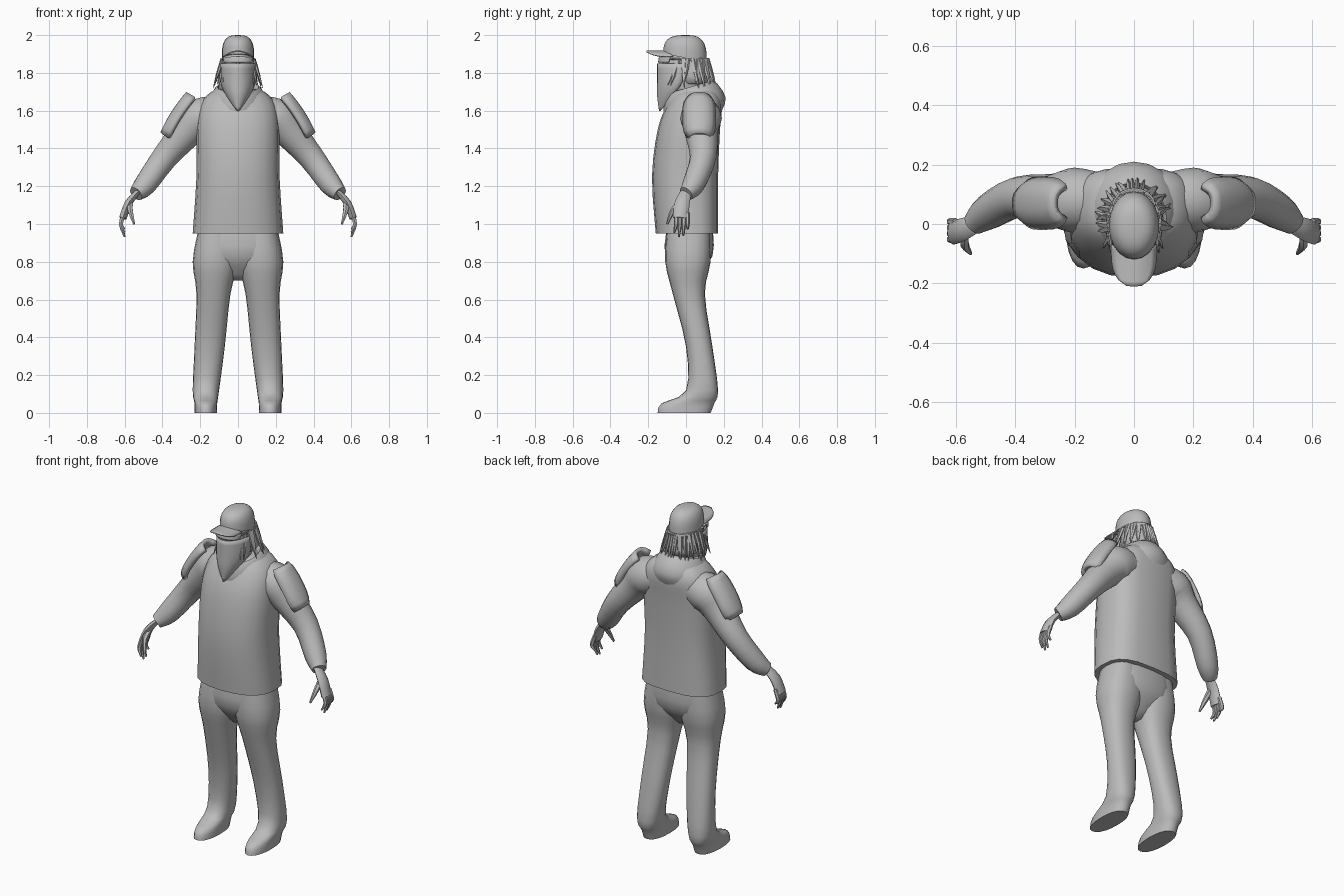
import bpy, bmesh, math, random
from mathutils import Vector

random.seed(4)
if "Cube" in bpy.data.objects:
    bpy.data.objects.remove(bpy.data.objects["Cube"])

grey = (.5, .5, .5, 1)
clay = bpy.data.materials.new("clay_grey")
clay.use_nodes = True
clay.diffuse_color = grey
clay.node_tree.nodes["Principled BSDF"].inputs["Base Color"].default_value = grey


def loft(name, rings, closed=True, thickness=None):
    """Skin equally long point loops; open sheets are thickened."""
    bm = bmesh.new()
    loops = [[bm.verts.new(point) for point in ring] for ring in rings]
    count = len(loops[0])
    for low, high in zip(loops, loops[1:]):
        for i in range(count if closed else count - 1):
            j = (i + 1) % count
            bm.faces.new((low[i], low[j], high[j], high[i]))
    if closed:
        bm.faces.new(loops[0])
        bm.faces.new(loops[-1])
    bmesh.ops.recalc_face_normals(bm, faces=bm.faces)
    mesh = bpy.data.meshes.new(name)
    bm.to_mesh(mesh)
    bm.free()
    mesh.materials.append(clay)
    obj = bpy.data.objects.new(name, mesh)
    bpy.context.collection.objects.link(obj)
    bpy.ops.object.select_all(action='DESELECT')
    obj.select_set(True)
    bpy.context.view_layer.objects.active = obj
    bpy.ops.object.shade_smooth_by_angle(angle=math.radians(55))
    if thickness:
        solid = obj.modifiers.new("thickness", 'SOLIDIFY')
        solid.thickness, solid.offset = thickness, 0


def flow(keys, steps=3):
    """Smooth curve through a few keys of any number of values."""
    keys = [Vector(key) for key in keys]
    ends = [keys[0]] + keys + [keys[-1]]
    result = []
    for before, start, end, after in zip(ends, ends[1:], ends[2:], ends[3:]):
        pull_in, pull_out = (end - before) / 2, (after - start) / 2
        for step in range(steps):
            t = step / steps
            ease = t * t * (3 - 2 * t)
            result.append(start.lerp(end, ease) + pull_in * t * (1 - t) ** 2
                          - pull_out * t * t * (1 - t))
    return result + [keys[-1]]


def level(front_z, back_z, half_width, front, back, centre=0, square_front=2, square_back=2, count=20):
    """Rounded loop about the vertical axis, tilted from front to back."""
    ring = []
    for i in range(count):
        angle = math.tau * i / count
        c, s = math.cos(angle), math.sin(angle)
        power = 2 / (square_back if s > 0 else square_front)
        across = math.copysign(abs(c) ** power, c)
        depth = (math.copysign(abs(s) ** power, s) + 1) / 2
        ring.append((centre + half_width * across, front + (back - front) * depth,
                     front_z + (back_z - front_z) * depth))
    return ring


def body(name, keys, square_front=2, square_back=2):
    """Upright form through (height, half width, front, back) keys."""
    loft(name, [level(z, z, w, f, b, 0, square_front, square_back) for z, w, f, b in flow(keys)])


def tube(name, keys, side=1, count=8, flat=1, steps=3):
    """Limb through (x, y, z, radius) keys, mirrored by side."""
    stations = flow(keys, steps)
    points = [Vector((side * k[0], k[1], k[2])) for k in stations]
    rings = []
    for i, (point, station) in enumerate(zip(points, stations)):
        along = (points[min(i + 1, len(points) - 1)] - points[max(i - 1, 0)]).normalized()
        u = (Vector((0, 1, 0)) - along * along.y).normalized()
        w = along.cross(u) * flat
        angles = [math.tau * k / count for k in range(count)]
        rings.append([point + (u * math.cos(a) + w * math.sin(a)) * station[3] for a in angles])
    loft(name, rings)


def wrap(name, keys, steps=3):
    """Thin sheet curved round the head through (height, half width, middle y, edge y) keys."""
    angles = [math.pi * i / 16 for i in range(-8, 9)]
    loft(name, [[(w * math.sin(a), edge + (mid - edge) * math.cos(a), z) for a in angles]
                for z, w, mid, edge in flow(keys, steps)], closed=False, thickness=.006)


# Loose shirt and hips
body("shirt", [(.95, .24, -.16, .17), (1.25, .22, -.18, .17), (1.5, .22, -.15, .18),
               (1.63, .2, -.1, .19), (1.7, .14, -.05, .16), (1.72, .05, 0, .1)], 2.3, 3)
body("hips", [(.99, .21, -.1, .14), (.83, .2, -.11, .14), (.7, .03, -.02, .04)], 2.5, 2.5)

for side, label in ((1, "left_"), (-1, "right_")):
    # Trouser leg running into the shoe: height, centre, half width, front, back
    leg = [(.97, .11, .1, -.1, .13), (.8, .12, .12, -.11, .13), (.63, .13, .09, -.07, .1),
           (.35, .15, .08, 0, .14), (.12, .17, .07, 0, .17), (.05, .17, .06, -.13, .15),
           (0, .17, .06, -.15, .13)]
    loft(label + "leg", [level(z, z, w, f, b, side * c, 2.2, 2.4) for z, c, w, f, b in flow(leg)])

    # Sleeve and hand
    tube(label + "sleeve", [(.1, .08, 1.58, .09), (.2, .08, 1.56, .11), (.27, .08, 1.49, .09),
                            (.39, .09, 1.35, .07), (.49, .04, 1.21, .06), (.54, 0, 1.16, .04)],
         side, count=14)
    tube(label + "palm", [(.53, 0, 1.17, .03), (.58, -.02, 1.11, .04), (.61, -.03, 1.03, .04)],
         side, flat=.5)
    for number in range(4):
        y = (number - 2.6) * .02
        tip = .93 + .015 * (number - 1.3) ** 2
        tube(label + f"finger_{number}", [(.6, y, 1.06, .012), (.62, y, 1, .012),
                                          (.6, y * 1.2, tip, .005)], side, count=6)
    tube(label + "thumb", [(.57, -.03, 1.11, .016), (.57, -.07, 1.07, .015),
                           (.55, -.1, 1, .006)], side, count=6)

    # Curved plate lying along the upper arm
    top, bottom = Vector((.265, .07, 1.69)), Vector((.4, .07, 1.48))
    outward = Vector((.84, 0, .54))
    rows = []
    for i in range(9):
        t = i / 4 - 1
        middle = top.lerp(bottom, i / 8) + outward * .01 * (1 - t * t)
        reach = .08 * (1 - .3 * t ** 4)
        row = [middle + Vector((0, reach * u / 4, 0)) - outward * .045 * abs(u / 4) ** 3
               for u in range(-4, 5)]
        rows.append([(side * p.x, p.y, p.z) for p in row])
    loft(label + "shoulder_plate", rows, closed=False, thickness=.024)

# Hood folded round the neck, dipping to a point in front
hood = [(1.57, 1.58, .16, -.11, .18), (1.62, 1.67, .16, -.12, .21), (1.69, 1.76, .11, -.1, .14),
        (1.6, 1.66, .07, -.06, .09)]
loft("hood", [level(*ring, square_front=1.7) for ring in flow(hood)])

# Head, nose and pointed face scarf
body("head", [(1.58, .06, -.05, .08), (1.7, .07, -.08, .08), (1.8, .08, -.13, .1),
              (1.93, .07, -.1, .09)])
tube("nose", [(0, -.12, 1.88, .008), (0, -.14, 1.82, .014)])
wrap("face_scarf", [(1.85, .09, -.15, 0), (1.75, .09, -.15, -.02), (1.68, .06, -.15, -.07),
                    (1.6, .003, -.14, -.135)])

# Wraparound glasses with temples
wrap("glasses", [(1.885, .078, -.14, -.08), (1.855, .074, -.145, -.09)])
for side, label in ((1, "left_"), (-1, "right_")):
    tube(label + "temple", [(.075, -.09, 1.875, .005), (.09, .03, 1.87, .005)], side, count=6)

# Cap: domed crown, rear strap and drooping brim
rings = []
for i in range(9):
    angle = math.pi / 2 * i / 8.2
    rise, spread = math.sin(angle) ** (2 / 3), math.cos(angle) ** (2 / 3)
    rings.append(level(1.9 + .1 * rise, 1.86 + .14 * rise, .086 * spread,
                       -.12 * spread, .11 * spread))
loft("cap_crown", rings)
wrap("cap_strap", [(1.862, .07, .118, .06), (1.88, .07, .118, .06)], steps=1)
rows = []
for i in range(9):
    t = i / 8
    half_width = .075 * math.sqrt(1 - .9 * t ** 4)
    xs = [half_width * u / 4 for u in range(-4, 5)]
    rows.append([(x, -.08 - .13 * t + 2 * x * x, 1.915 - 5 * x * x) for x in xs])
loft("cap_brim", rows, closed=False, thickness=.007)

# Hair: flaring under layer with loose pointed locks
body("hair_under", [(1.88, .085, -.06, .108), (1.78, .1, -.05, .13), (1.74, .08, -.03, .11)])
locks = 27
for number in range(locks):
    angle = math.radians(-38 + 256 * number / (locks - 1) + random.uniform(-4, 4))
    swing = random.uniform(-.2, .2)
    extra = random.uniform(0, .04)
    keys = []
    for step in range(4):
        t = step / 3
        turn = angle + swing * t
        reach = .085 + (.04 + extra / 4) * t
        keys.append((reach * math.cos(turn), .012 + (reach + .015) * math.sin(turn),
                     1.875 - (.125 + extra) * t, .012 * (1 - .85 * t ** 3)))
    tube(f"hair_lock_{number}", keys, count=5, flat=.7, steps=1)
